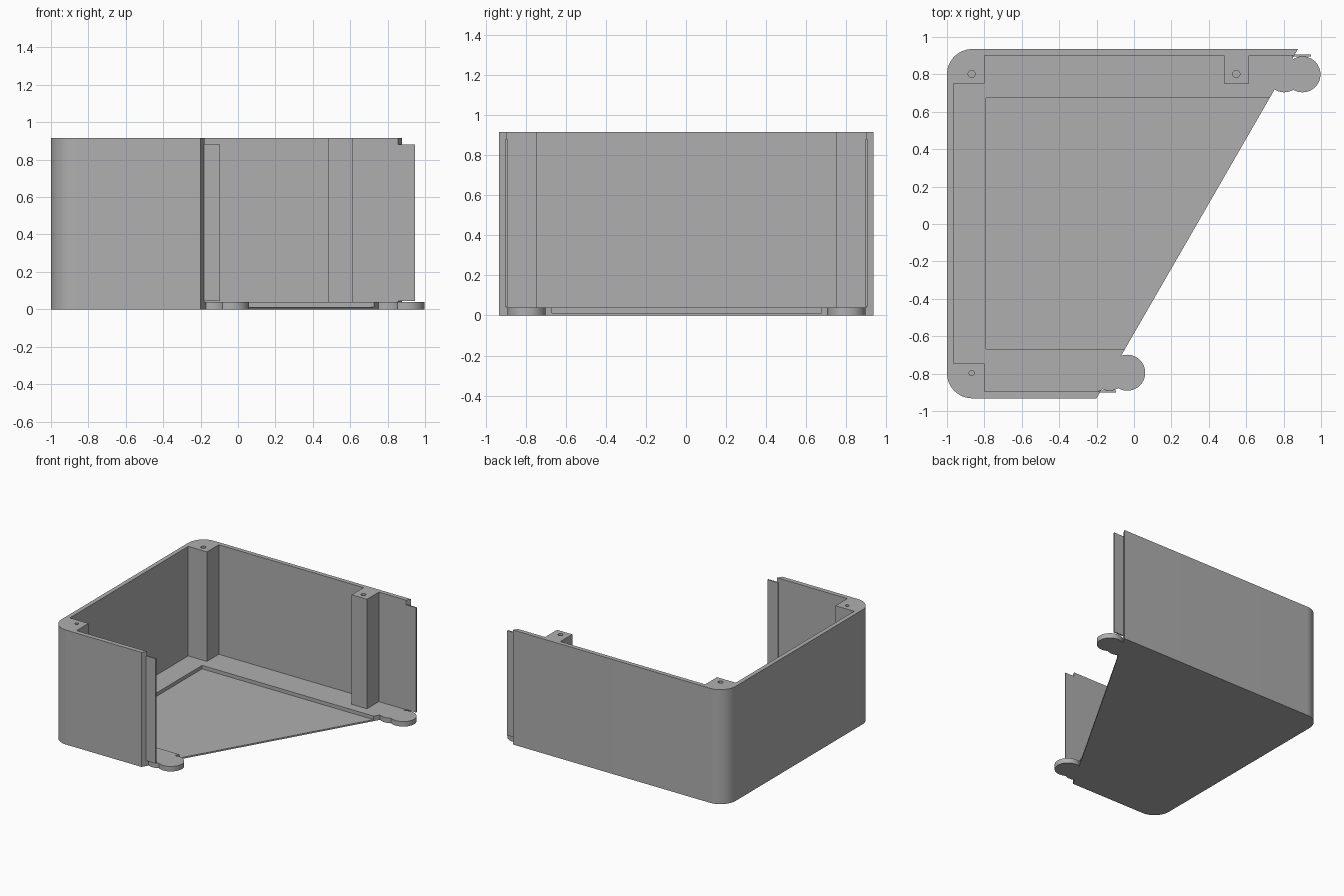
import bpy, bmesh, math

if "Cube" in bpy.data.objects:
    bpy.data.objects.remove(bpy.data.objects["Cube"])

H, FLOOR = 0.915, 0.04          # wall height, floor thickness
Y0, Y1, R = -0.932, 0.935, 0.135  # front, back, corner radius

gray = bpy.data.materials.new("plain gray")
gray.diffuse_color = (0.43, 0.43, 0.43, 1)
gray.use_nodes = True
gray.node_tree.nodes["Principled BSDF"].inputs["Base Color"].default_value = gray.diffuse_color


def prism(name, pts, z0, z1):
    """Extrude a flat outline from z0 to z1."""
    bm = bmesh.new()
    face = bm.faces.new([bm.verts.new((x, y, z0)) for x, y in pts])
    top = bmesh.ops.extrude_face_region(bm, geom=[face])["geom"]
    bmesh.ops.translate(bm, vec=(0, 0, z1 - z0),
                        verts=[v for v in top if isinstance(v, bmesh.types.BMVert)])
    bmesh.ops.recalc_face_normals(bm, faces=bm.faces)
    me = bpy.data.meshes.new(name)
    bm.to_mesh(me)
    bm.free()
    me.materials.append(gray)
    ob = bpy.data.objects.new(name, me)
    bpy.context.collection.objects.link(ob)
    return ob


def arc(cx, cy, r, a0, a1, n):
    return [(cx + r * math.cos(math.radians(a0 + (a1 - a0) * i / n)),
             cy + r * math.sin(math.radians(a0 + (a1 - a0) * i / n))) for i in range(n + 1)]


def circle(cx, cy, r, n=40):
    return arc(cx, cy, r, 0, 360, n)[:-1]


def rect(x0, x1, y0, y1):
    return [(x0, y0), (x1, y0), (x1, y1), (x0, y1)]


def combine(target, tool, operation):
    """Apply a boolean and remove the tool."""
    mod = target.modifiers.new("bool", 'BOOLEAN')
    mod.operation, mod.solver, mod.object = operation, 'EXACT', tool
    bpy.context.view_layer.objects.active = target
    bpy.ops.object.modifier_apply(modifier=mod.name)
    bpy.data.objects.remove(tool)


# Solid body: two rounded left corners, slanted open side
outline = ([(-0.2, Y0), (0.876, Y1)]
           + arc(-1 + R, Y1 - R, R, 90, 180, 16)
           + arc(-1 + R, Y0 + R, R, 180, 270, 16))
body = prism("case_body", outline, 0, H)

# Cavity, leaving two corner posts and one back wall post
cavity = [(-0.8, -0.895), (1.5, -0.895), (1.5, 0.9), (0.615, 0.9), (0.615, 0.75),
          (0.48, 0.75), (0.48, 0.9), (-0.8, 0.9), (-0.8, 0.75), (-0.965, 0.75),
          (-0.965, -0.745), (-0.8, -0.745)]
combine(body, prism("cavity", cavity, FLOOR, 1.5), 'DIFFERENCE')

# Rounded connector lobes on the floor edge
for x, y in ((-0.132, -0.795), (-0.036, -0.795), (0.803, 0.8), (0.901, 0.8)):
    combine(body, prism("lobe", circle(x, y, 0.096), 0, FLOOR), 'UNION')

# Shallow floor recess, open on the slanted side
combine(body, prism("recess", rect(-0.79, 1.5, -0.668, 0.675), 0.012, 0.2), 'DIFFERENCE')

# Screw holes in the posts
for x, y, r in ((-0.868, 0.802, 0.019), (0.547, 0.802, 0.019), (-0.868, -0.797, 0.014)):
    combine(body, prism("hole", circle(x, y, r, 24), 0.5, 1.5), 'DIFFERENCE')

# Thin alignment tongues at the wall ends
prism("front_tongue", rect(-0.19, -0.097, -0.901, -0.891), 0.043, 0.88)
prism("back_tongue", rect(0.845, 0.946, 0.896, 0.906), 0.043, 0.88)

# Smooth curves, sharp edges
bpy.ops.object.select_all(action='DESELECT')
body.select_set(True)
bpy.context.view_layer.objects.active = body
bpy.ops.object.shade_smooth_by_angle(angle=math.radians(30))
